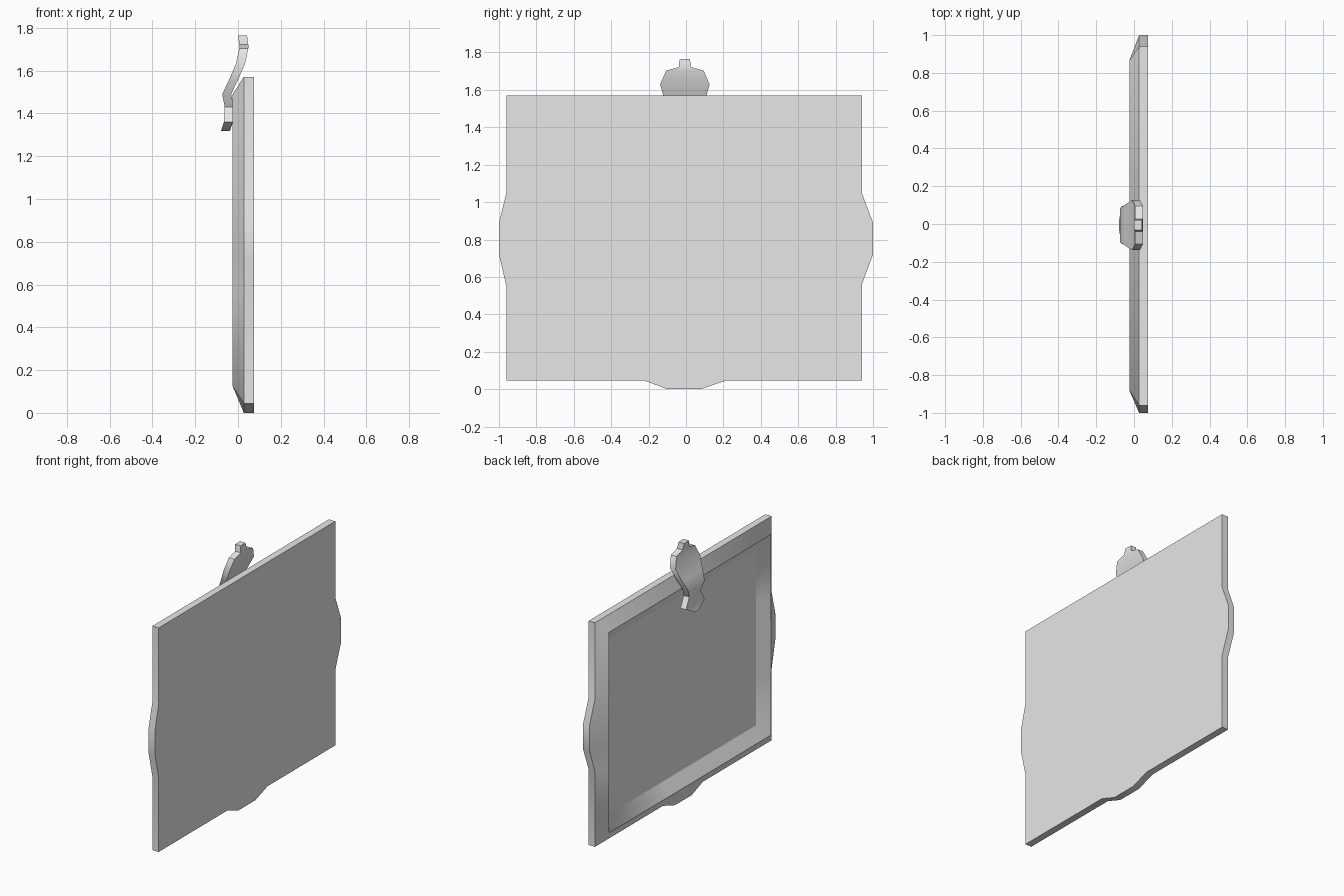
import bpy
import math

cube = bpy.data.objects.get("Cube")
if cube:
    bpy.data.objects.remove(cube, do_unlink=True)

grey = bpy.data.materials.new("plain_grey")
grey.use_nodes = True
grey.diffuse_color = (0.8, 0.8, 0.8, 1)
grey.node_tree.nodes["Principled BSDF"].inputs["Base Color"].default_value = (0.8, 0.8, 0.8, 1)


def make_part(name, verts, faces, angle):
    mesh = bpy.data.meshes.new(name)
    mesh.from_pydata(verts, [], faces)
    mesh.materials.append(grey)
    ob = bpy.data.objects.new(name, mesh)
    bpy.context.collection.objects.link(ob)
    bpy.ops.object.select_all(action="DESELECT")
    ob.select_set(True)
    bpy.context.view_layer.objects.active = ob
    # Consistent outward normals, then smooth with sharp edges kept
    bpy.ops.object.mode_set(mode="EDIT")
    bpy.ops.mesh.select_all(action="SELECT")
    bpy.ops.mesh.normals_make_consistent(inside=False)
    bpy.ops.object.mode_set(mode="OBJECT")
    bpy.ops.object.shade_smooth_by_angle(angle=math.radians(angle))
    return ob


def bridge(a, b, n):
    """Quads joining two closed loops of n vertices that start at a and b."""
    return [(a + i, a + (i + 1) % n, b + (i + 1) % n, b + i) for i in range(n)]


def clamped(loop, y0, y1, z0, z1):
    """Squeeze a loop of (y, z) points onto a rectangle."""
    return [(min(max(y, y0), y1), min(max(z, z0), z1)) for y, z in loop]


# Frame outline (y, z) with swellings at both sides and the bottom
outline = [(-0.96, 0.045), (-0.22, 0.045), (-0.1, 0), (0.08, 0), (0.21, 0.045),
           (0.94, 0.045), (0.94, 0.56), (1.0, 0.72), (1.0, 0.89), (0.94, 1.05),
           (0.94, 1.57), (-0.96, 1.57), (-0.96, 1.05), (-1.0, 0.89),
           (-1.0, 0.72), (-0.96, 0.55)]
ridge = clamped(outline, -0.88, 0.865, 0.125, 1.49)
recess = clamped(outline, -0.795, 0.78, 0.21, 1.405)
n = len(outline)

# Frame: back plate, outer edge, outer slope up to the ridge, inner slope
loops = [(0.075, outline), (0.027, outline), (-0.025, ridge), (0.028, recess)]
verts = [(x, y, z) for x, loop in loops for y, z in loop]
faces = [tuple(range(n))]
for k in range(len(loops) - 1):
    faces += bridge(k * n, (k + 1) * n, n)
make_part("picture_frame", verts, faces, 50)

# Recessed picture panel, with its face towards -x
make_part("picture_panel", [(0.028, y, z) for y, z in recess],
          [tuple(range(n))], 20)
panel = bpy.data.objects["picture_panel"].data
if panel.polygons[0].normal.x > 0:
    panel.flip_normals()

# Crest hooked over the top edge: rows of (front x, half width, z)
rows = [(0.0, 0.027, 1.765), (0.006, 0.033, 1.722), (0.006, 0.1, 1.703),
        (-0.01, 0.132, 1.63), (-0.045, 0.11, 1.55), (-0.074, 0.09, 1.49),
        (-0.062, 0.06, 1.43), (-0.066, 0.1, 1.36), (-0.08, 0.02, 1.318)]
thick = 0.042
verts, faces = [], []
for x, w, z in rows:
    for dx, side in ((0, -1), (0, 1), (thick, 1), (thick, -1)):
        verts.append((x + dx, side * w - 0.006, z))
for k in range(len(rows) - 1):
    faces += bridge(k * 4, k * 4 + 4, 4)
last = 4 * len(rows) - 4
faces += [(0, 1, 2, 3), (last, last + 1, last + 2, last + 3)]
make_part("top_crest", verts, faces, 45)
